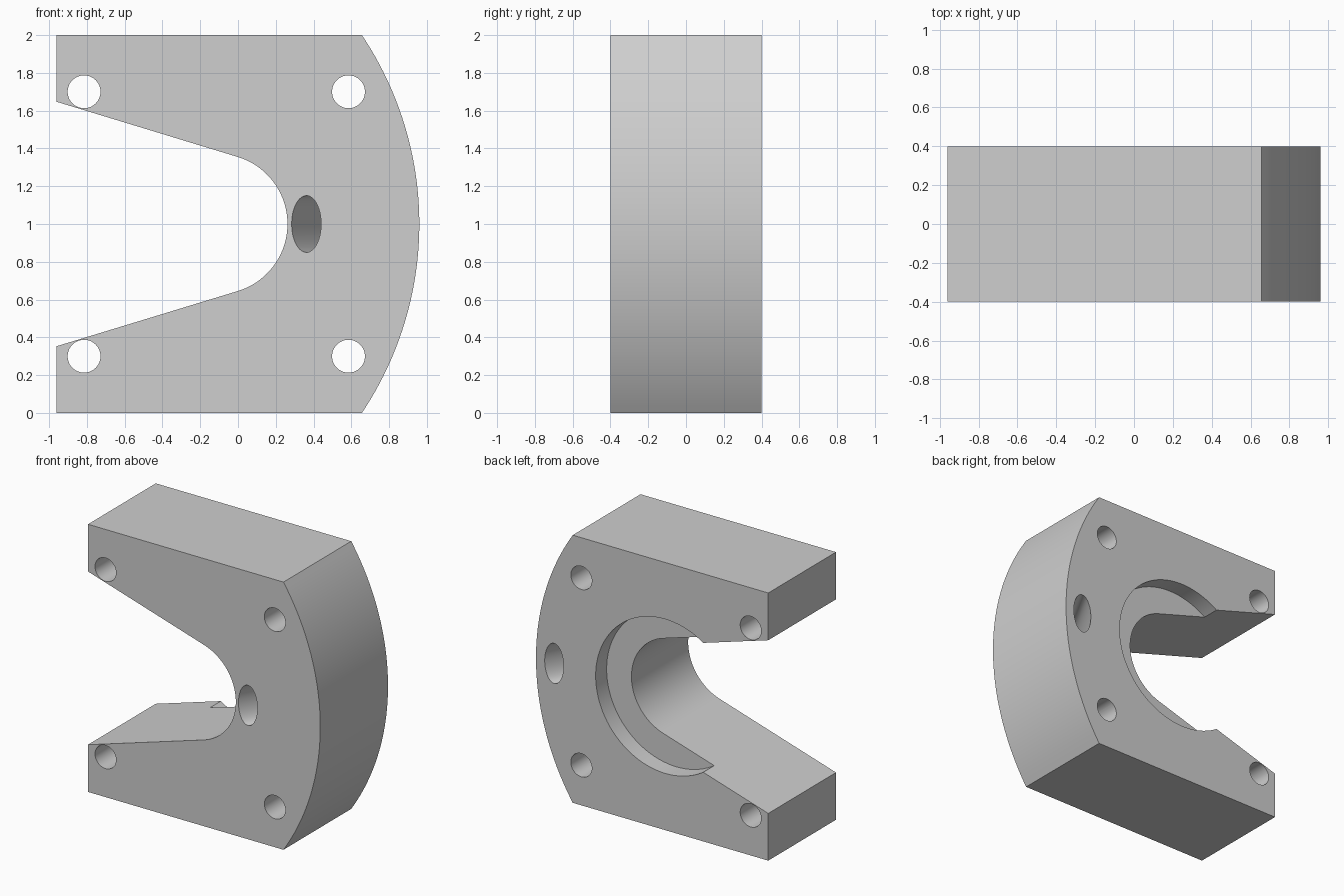
import bpy, bmesh
from math import sin, cos, atan2, asin, hypot, pi, radians
from mathutils import Vector

cube = bpy.data.objects.get("Cube")
if cube:
    bpy.data.objects.remove(cube)

HALF_X, HALF_Y, MID_Z = 0.96, 0.4, 1.0

metal = bpy.data.materials.new("plain grey")
metal.use_nodes = True
grey = (0.62, 0.62, 0.62, 1)
metal.diffuse_color = grey
metal.node_tree.nodes["Principled BSDF"].inputs["Base Color"].default_value = grey


def arc(cx, cz, r, start, end, steps):
    """Points on a circular arc in the x-z plane."""
    angles = [start + (end - start) * i / steps for i in range(steps + 1)]
    return [(cx + r * cos(a), cz + r * sin(a)) for a in angles]


def prism(name, outline, y0, y1, shift=0.0):
    """Sweep an x-z outline from y0 to y1, sliding it along x by shift."""
    bm = bmesh.new()
    face = bm.faces.new([bm.verts.new((x, y0, z)) for x, z in outline])
    swept = bmesh.ops.extrude_face_region(bm, geom=[face])["geom"]
    verts = [v for v in swept if isinstance(v, bmesh.types.BMVert)]
    bmesh.ops.translate(bm, vec=Vector((shift, y1 - y0, 0)), verts=verts)
    bmesh.ops.recalc_face_normals(bm, faces=bm.faces)
    mesh = bpy.data.meshes.new(name)
    bm.to_mesh(mesh)
    bm.free()
    mesh.materials.append(metal)
    obj = bpy.data.objects.new(name, mesh)
    bpy.context.collection.objects.link(obj)
    return obj


def cut(body, cutter):
    """Subtract the cutter from the body and discard it."""
    cutter.hide_render = True
    bpy.context.view_layer.objects.active = body
    mod = body.modifiers.new("cut", "BOOLEAN")
    mod.operation = "DIFFERENCE"
    mod.solver = "EXACT"
    mod.object = cutter
    bpy.ops.object.modifier_apply(modifier=mod.name)
    bpy.data.objects.remove(cutter)


# Block outline: bowed outer side, flaring slot with a round inner end
rim_x = 0.656
sag = HALF_X - rim_x
rim_r = (MID_Z ** 2 + sag ** 2) / (2 * sag)
rim_a = asin(MID_Z / rim_r)
slot_x, slot_r = -0.109, 0.371
slot_a = pi / 2 - radians(16.8)
outline = [(-HALF_X, 0)]
outline += arc(HALF_X - rim_r, MID_Z, rim_r, -rim_a, rim_a, 48)
outline += [(-HALF_X, 2), (-HALF_X, 1.647)]
outline += arc(slot_x, MID_Z, slot_r, slot_a, -slot_a, 48)
outline += [(-HALF_X, 0.353)]
block = prism("slotted_block", outline, -HALF_Y, HALF_Y)


def ring(cx, cz, r, steps=48):
    return arc(cx, cz, r, 0, 2 * pi, steps)[:-1]


# Shallow round recess in the back
cut(block, prism("recess_cutter", ring(slot_x, MID_Z, 0.576, 96), 0.27, 0.5))

# Four straight bolt holes
for x in (-0.815, 0.585):
    for z in (0.3, 1.7):
        cut(block, prism("bolt_hole_cutter", ring(x, z, 0.087), -0.5, 0.5))

# Slanted oval hole from the front to the back
front_x, back_x = 0.362, 0.81
slope = (back_x - front_x) / (2 * HALF_Y)
start = front_x - 0.1 * slope
oval = [(start + 0.078 * x, MID_Z + 0.15 * z) for x, z in ring(0, 0, 1, 64)]
cut(block, prism("slanted_hole_cutter", oval, -0.5, 0.5, slope))

# Smooth curved walls, crisp edges
bpy.ops.object.select_all(action="DESELECT")
block.select_set(True)
bpy.context.view_layer.objects.active = block
bpy.ops.object.shade_smooth_by_angle(angle=radians(20))
